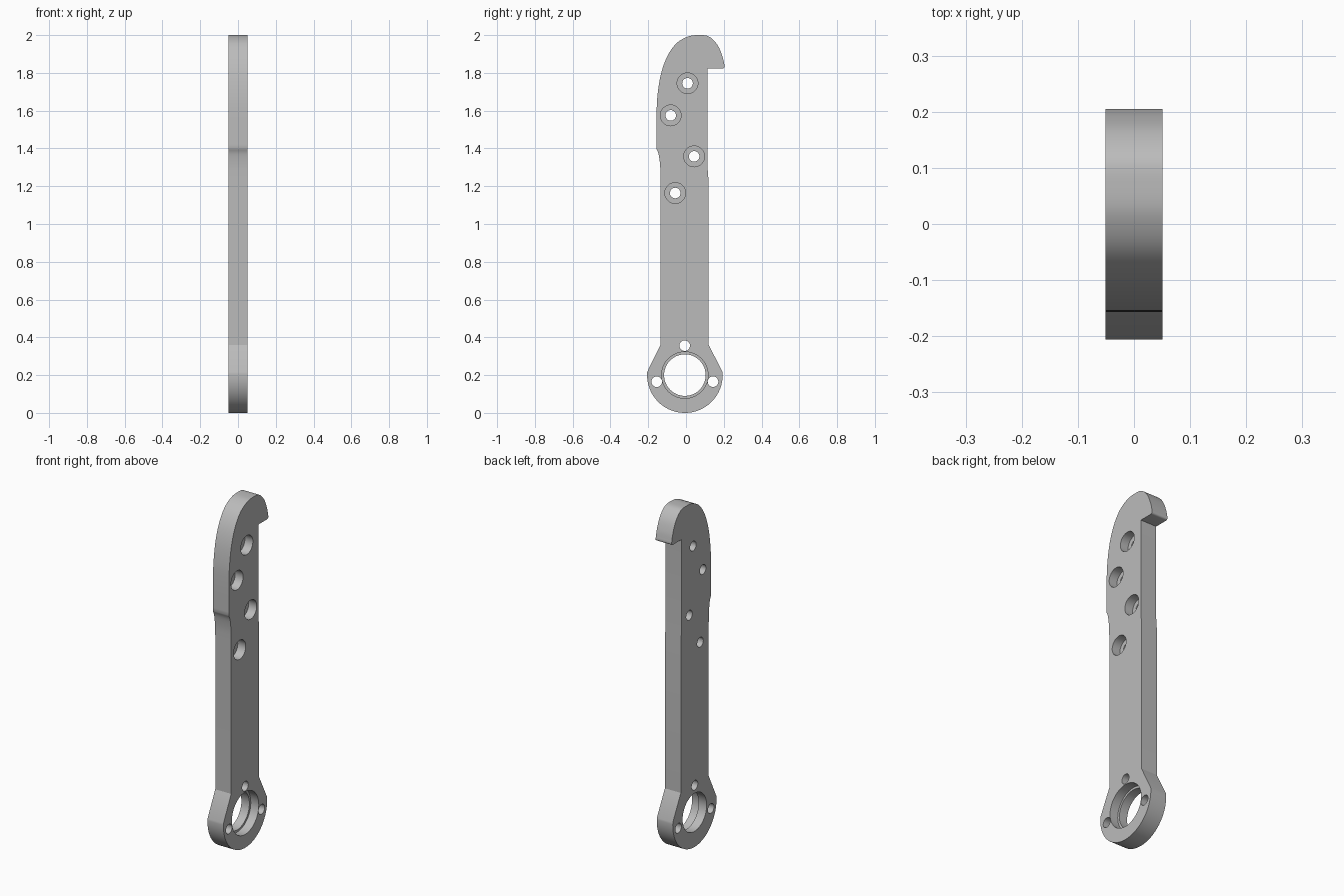
import bpy, bmesh
from math import sin, cos, pi, radians
from mathutils import Vector

cube = bpy.data.objects.get("Cube")
if cube:
    bpy.data.objects.remove(cube)

HALF = 0.051                      # half the plate thickness
BOSS = Vector((-0.006, 0.2))      # centre of the ring end, as (y, z)

steel = bpy.data.materials.new("plain grey")
steel.use_nodes = True
grey = (0.5, 0.5, 0.5, 1)
steel.diffuse_color = grey
steel.node_tree.nodes["Principled BSDF"].inputs["Base Color"].default_value = grey


def arc(centre, radius, start, end, steps):
    angles = [radians(start + (end - start) * i / steps) for i in range(steps + 1)]
    return [(centre[0] + radius * cos(a), centre[1] + radius * sin(a)) for a in angles]


def spline(points, steps=6):
    """Smooth curve through the given points."""
    p = [Vector(q) for q in points]
    p = [2 * p[0] - p[1]] + p + [2 * p[-1] - p[-2]]
    out = []
    for a, b, c, d in zip(p, p[1:], p[2:], p[3:]):
        for i in range(steps):
            t = i / steps
            out.append(b + (c - a) * t / 2 + (2 * a - 5 * b + 4 * c - d) * t**2 / 2
                       + (3 * b - a - 3 * c + d) * t**3 / 2)
    return out + [p[-2]]


def prism(name, outline, x0, x1):
    """Extrude a (y, z) outline along x."""
    bm = bmesh.new()
    face = bm.faces.new([bm.verts.new((x0, y, z)) for y, z in outline])
    ext = bmesh.ops.extrude_face_region(bm, geom=[face])["geom"]
    moved = [v for v in ext if isinstance(v, bmesh.types.BMVert)]
    bmesh.ops.translate(bm, verts=moved, vec=(x1 - x0, 0, 0))
    bmesh.ops.recalc_face_normals(bm, faces=bm.faces)
    mesh = bpy.data.meshes.new(name)
    bm.to_mesh(mesh)
    bm.free()
    mesh.materials.append(steel)
    obj = bpy.data.objects.new(name, mesh)
    bpy.context.collection.objects.link(obj)
    return obj


# Outline: ring end, stepped front edge, rounded head, hook, back edge
outline = arc(BOSS, 0.2, 5, -185, 56)
outline += [(-0.135, 0.36)]
outline += spline([(-0.135, 1.25), (-0.137, 1.31), (-0.145, 1.37), (-0.157, 1.4)], 4)
outline += spline([(-0.157, 1.42), (-0.156, 1.58), (-0.15, 1.69), (-0.131, 1.8),
                   (-0.098, 1.89), (-0.05, 1.957), (0.01, 1.992), (0.065, 2.0),
                   (0.12, 1.993), (0.165, 1.95), (0.192, 1.89), (0.205, 1.835)])
outline += arc((0.194, 1.834), 0.011, 0, -90, 4)[1:]
outline += [(0.115, 1.823), (0.115, 1.285), (0.12, 1.22), (0.12, 0.36)]
arm = prism("lever_arm", outline, -HALF, HALF)

cutters = []


def bore(name, centre, radius, floor=-0.2):
    """Round cutter open to the left face, down to the given floor."""
    ring = arc(centre, radius, 0, 360, 48)[:-1]
    cutters.append(prism(name, ring, floor, 0.2))


# Ring end: through bore with a bearing seat, and three bolt holes
bore("ring_bore", BOSS, 0.11)
bore("ring_seat", BOSS, 0.123, 0.0)
for y, z in ((-0.007, 0.356), (-0.155, 0.165), (0.143, 0.165)):
    bore("bolt_hole", (y, z), 0.028)

# Counterbored holes in the upper arm
for y, z in ((0.008, 1.745), (-0.081, 1.575), (0.043, 1.358), (-0.057, 1.164)):
    bore("screw_hole", (y, z), 0.028)
    bore("screw_counterbore", (y, z), 0.055, 0.0)

bpy.context.view_layer.objects.active = arm
for cutter in cutters:
    mod = arm.modifiers.new("cut", "BOOLEAN")
    mod.operation, mod.solver, mod.object = "DIFFERENCE", "EXACT", cutter
    bpy.ops.object.modifier_apply(modifier=mod.name)
for cutter in cutters:
    bpy.data.objects.remove(cutter)

bpy.ops.object.select_all(action="DESELECT")
arm.select_set(True)
bpy.ops.object.shade_smooth_by_angle(angle=radians(25))
